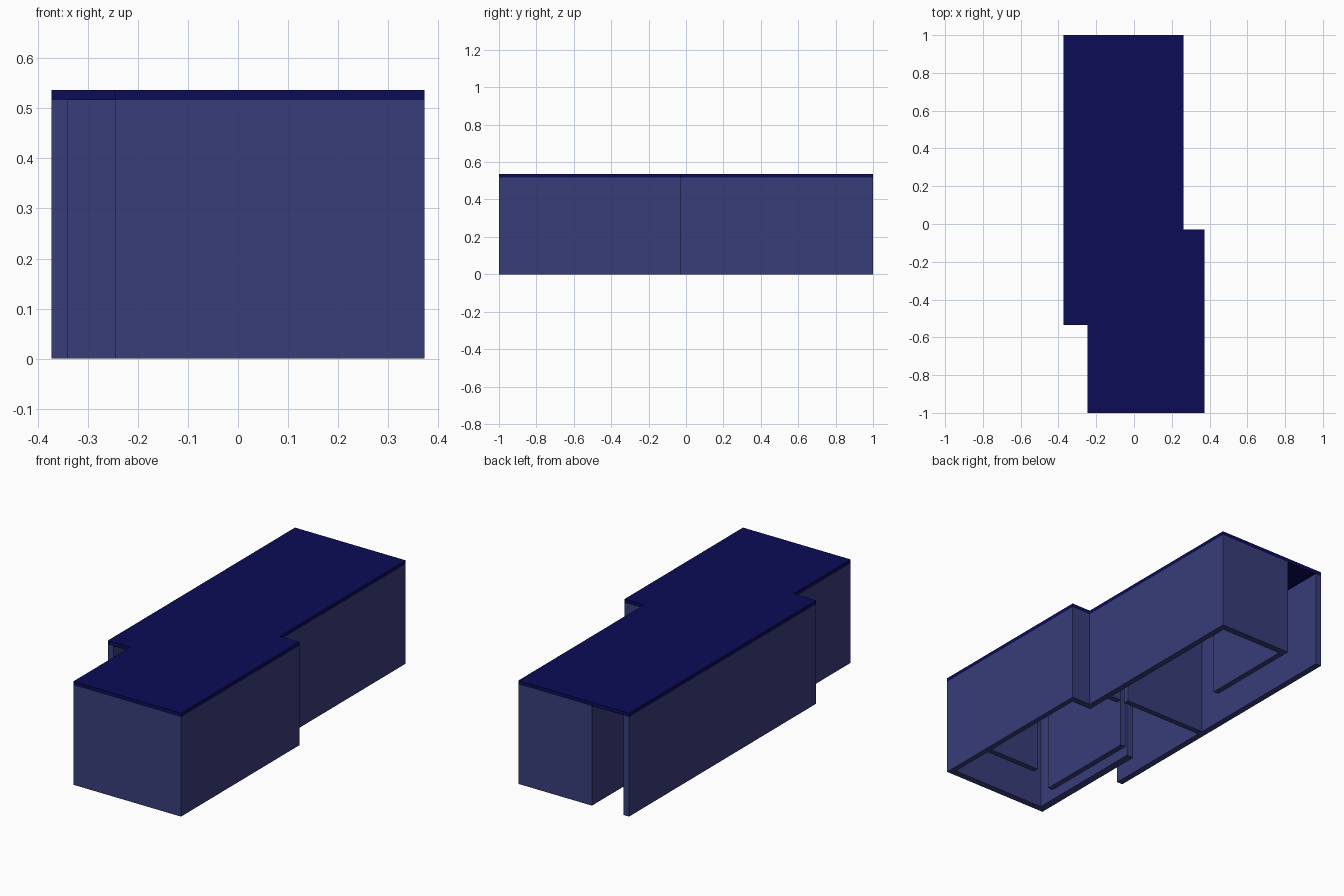
import bpy, bmesh

if "Cube" in bpy.data.objects:
    bpy.data.objects.remove(bpy.data.objects["Cube"])

WALL_H, ROOF_TOP = 0.517, 0.537


def material(name, rgb):
    m = bpy.data.materials.new(name)
    m.diffuse_color = (*rgb, 1)
    m.use_nodes = True
    m.node_tree.nodes["Principled BSDF"].inputs["Base Color"].default_value = m.diffuse_color
    return m


wall_blue = material("slate_blue_wall", (0.040, 0.047, 0.195))
roof_navy = material("navy_roof", (0.0035, 0.0035, 0.095))


def slab(name, outline, z0, z1, mat):
    """Extrude a plan outline between two heights."""
    bm = bmesh.new()
    face = bm.faces.new([bm.verts.new((x, y, z0)) for x, y in outline])
    ext = bmesh.ops.extrude_face_region(bm, geom=[face])
    top = [g for g in ext["geom"] if isinstance(g, bmesh.types.BMVert)]
    bmesh.ops.translate(bm, verts=top, vec=(0, 0, z1 - z0))
    bmesh.ops.recalc_face_normals(bm, faces=bm.faces)
    me = bpy.data.meshes.new(name)
    bm.to_mesh(me)
    bm.free()
    me.materials.append(mat)
    ob = bpy.data.objects.new(name, me)
    bpy.context.collection.objects.link(ob)


def wall(name, x0, x1, y0, y1):
    slab(name, [(x0, y0), (x1, y0), (x1, y1), (x0, y1)], 0, WALL_H, wall_blue)


# Stepped flat roof
slab("roof", [(-0.373, 1), (0.262, 1), (0.262, -0.03), (0.373, -0.03),
              (0.373, -1), (-0.245, -1), (-0.245, -0.535), (-0.373, -0.535)],
     WALL_H, ROOF_TOP, roof_navy)

# Outer walls, open at the back left and the front left notch
wall("left_wall", -0.373, -0.34, -0.535, 1)
wall("front_left_wall", -0.245, -0.205, -1, -0.30)
wall("front_wall", -0.205, 0.345, -1, -0.965)
wall("front_right_wall", 0.345, 0.373, -1, -0.03)
wall("step_wall", 0.23, 0.345, -0.065, -0.03)
wall("back_right_wall", 0.23, 0.262, -0.03, 1)
wall("back_wall", -0.16, 0.23, 0.965, 1)

# Inner partitions
wall("back_partition", -0.16, -0.13, 0.46, 0.965)
wall("middle_partition", -0.34, 0.14, 0.09, 0.12)
wall("middle_stub", 0.17, 0.23, 0.07, 0.10)
wall("front_partition", -0.145, -0.115, -0.80, -0.24)
wall("front_room_partition", 0.045, 0.345, -0.72, -0.69)
